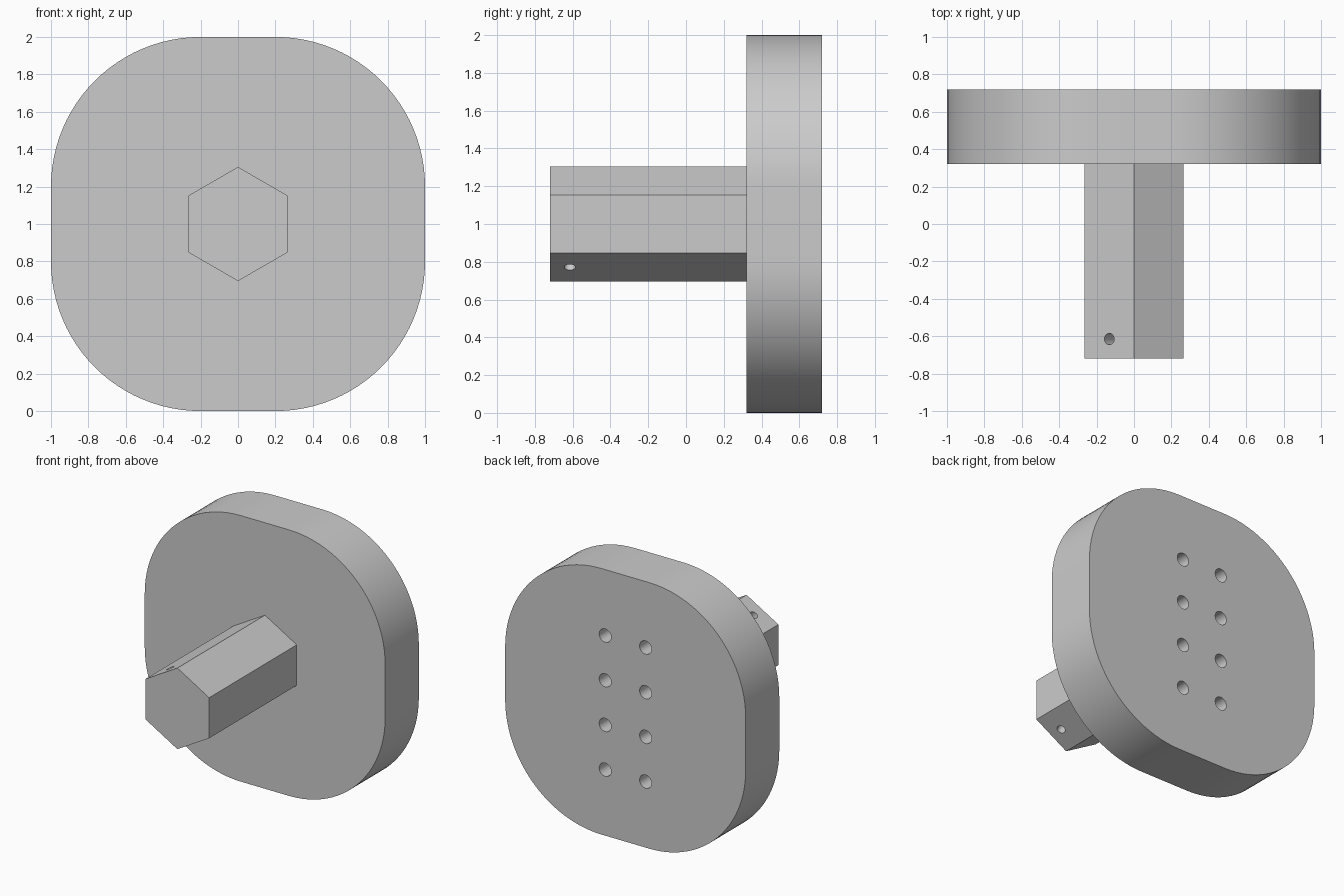
import bpy
import bmesh
from math import pi, sin, cos, radians
from mathutils import Matrix, Vector

if "Cube" in bpy.data.objects:
    bpy.data.objects.remove(bpy.data.objects["Cube"], do_unlink=True)

CENTRE_Z = 1.0
PLATE_FRONT, PLATE_BACK = 0.32, 0.72

grey = bpy.data.materials.new("plain grey")
grey.use_nodes = True
grey.diffuse_color = (0.6, 0.6, 0.6, 1)
grey.node_tree.nodes["Principled BSDF"].inputs["Base Color"].default_value = (0.6, 0.6, 0.6, 1)


def add_object(name, bm):
    bmesh.ops.recalc_face_normals(bm, faces=bm.faces)
    mesh = bpy.data.meshes.new(name)
    bm.to_mesh(mesh)
    bm.free()
    mesh.materials.append(grey)
    obj = bpy.data.objects.new(name, mesh)
    bpy.context.collection.objects.link(obj)
    return obj


def prism(name, outline, y_front, y_back):
    """Extrude an x-z outline along y."""
    bm = bmesh.new()
    face = bm.faces.new([bm.verts.new((x, y_front, z)) for x, z in outline])
    moved = bmesh.ops.extrude_face_region(bm, geom=[face], use_keep_orig=True)["geom"]
    verts = [g for g in moved if isinstance(g, bmesh.types.BMVert)]
    bmesh.ops.translate(bm, verts=verts, vec=(0, y_back - y_front, 0))
    return add_object(name, bm)


def drill(obj, name, radius, depth, centres, rotation):
    """Cut equal round holes, then drop the cutter."""
    bm = bmesh.new()
    for centre in centres:
        bmesh.ops.create_cone(bm, cap_ends=True, segments=32, radius1=radius,
                              radius2=radius, depth=depth,
                              matrix=Matrix.Translation(Vector(centre)) @ rotation)
    cutter = add_object(name, bm)
    cutter.hide_render = True
    mod = obj.modifiers.new("holes", "BOOLEAN")
    mod.operation = "DIFFERENCE"
    mod.solver = "EXACT"
    mod.object = cutter
    bpy.context.view_layer.update()
    bpy.context.view_layer.objects.active = obj
    bpy.ops.object.modifier_apply(modifier=mod.name)
    bpy.data.objects.remove(cutter, do_unlink=True)


def smooth(obj):
    bpy.ops.object.select_all(action="DESELECT")
    obj.select_set(True)
    bpy.context.view_layer.objects.active = obj
    bpy.ops.object.shade_smooth_by_angle(angle=radians(30))


# Rounded square plate
radius, flat, steps = 0.8, 0.2, 24
outline = []
for corner, (sx, sz) in enumerate([(1, 1), (-1, 1), (-1, -1), (1, -1)]):
    for i in range(steps + 1):
        a = (corner + i / steps) * pi / 2
        outline.append((sx * flat + radius * cos(a),
                        CENTRE_Z + sz * flat + radius * sin(a)))
plate = prism("plate", outline, PLATE_FRONT, PLATE_BACK)

# Two columns of four blind holes in the back of the plate
pitch, hole_depth = 0.336, 0.25
centres = [(c * pitch, PLATE_BACK, CENTRE_Z + r * pitch)
           for c in (-0.5, 0.5) for r in (-1.5, -0.5, 0.5, 1.5)]
drill(plate, "back_hole_cutter", 0.05, 2 * hole_depth, centres,
      Matrix.Rotation(pi / 2, 4, "X"))
smooth(plate)

# Hexagonal shaft, seated slightly into the plate
hexagon = [(0.305 * sin(i * pi / 3), CENTRE_Z + 0.305 * cos(i * pi / 3)) for i in range(6)]
shaft = prism("hex_shaft", hexagon, -PLATE_BACK, PLATE_FRONT + 0.01)

# Pin hole straight through two opposite shaft faces
drill(shaft, "pin_hole_cutter", 0.03, 1.0, [(0, -0.615, CENTRE_Z)],
      Matrix.Rotation(-pi / 6, 4, "Y"))
smooth(shaft)
